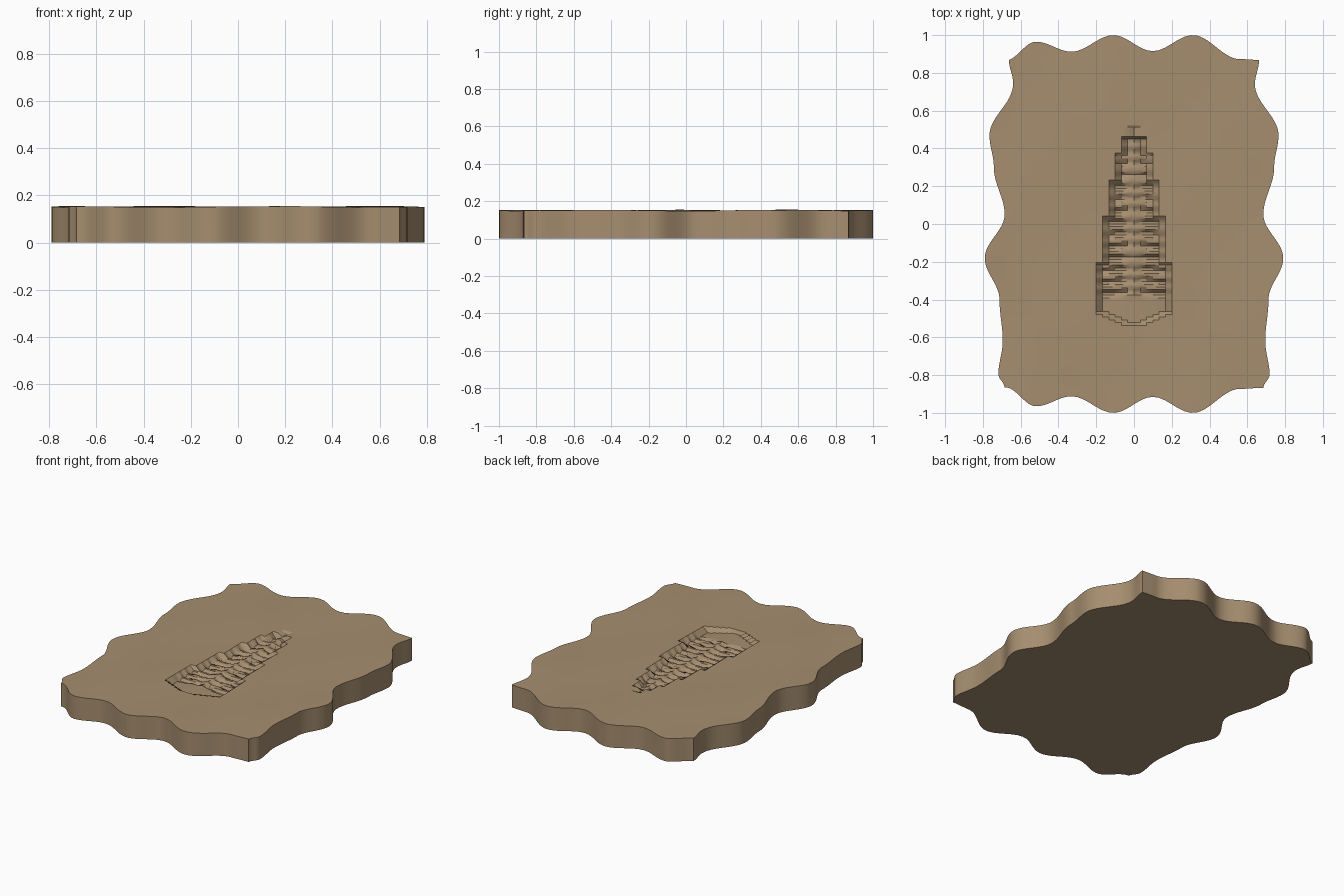
import bpy, bmesh, math

if "Cube" in bpy.data.objects:
    bpy.data.objects.remove(bpy.data.objects["Cube"])

# Extremes of the wavy slab edges: (position along edge, distance out)
SIDE = [(-0.87, 0.685), (-0.80, 0.718), (-0.62, 0.695), (-0.40, 0.712), (-0.18, 0.79),
        (0.05, 0.685), (0.30, 0.742), (0.47, 0.765), (0.74, 0.64), (0.87, 0.662)]
END = [(-0.68, 0.865), (-0.52, 0.965), (-0.33, 0.912), (-0.11, 1.0), (0.10, 0.915),
       (0.31, 1.0), (0.56, 0.873), (0.69, 0.867)]


def wave(points, t):
    """Ease between neighbouring crests and troughs."""
    t = min(max(t, points[0][0]), points[-1][0])
    for (a, p), (b, q) in zip(points, points[1:]):
        if t <= b:
            f = (t - a) / (b - a)
            return p + (q - p) * (1 - math.cos(math.pi * f)) / 2


def stretch(t, core, limit, edge):
    """Keep the middle straight, stretch the margin out to the edge."""
    if abs(t) <= core:
        return t
    f = (abs(t) - core) / (limit - core)
    return math.copysign(core + f * (edge - core), t)


# Stepped half-widths of the fossil, from tail tip to head: (lower y, half-width)
STEPS = [(0.455, 0.02), (0.37, 0.055), (0.22, 0.09), (0.03, 0.12),
         (-0.21, 0.155), (-0.455, 0.19)]


def imprint(x, y):
    """Depth of the fossil impression."""
    ax = abs(x)
    if y > 0.51 or y < -0.535:
        return 0
    half = next((w for low, w in STEPS if y >= low), None)
    if half is None:
        half = 0.19 * min(1, (y + 0.54) / 0.08)
    if ax > half:
        return 0
    if y < -0.39:                                  # smooth head shield
        return 0.022 + 0.012 * (ax / 0.19) ** 2
    if ax < 0.025:                                 # raised central spine
        return 0.016
    rib = math.sin((y + 0.10 * ax) * 2 * math.pi / 0.062)
    return 0.032 + 0.008 * (1 if rib > 0.2 else -1)


def height(x, y):
    rock = 0.151 + 0.003 * math.sin(7 * x + 0.6) * math.cos(6 * y) + 0.001 * math.sin(15 * x + 9 * y)
    return rock - imprint(x, y)


# Grid coordinates: fine over the fossil, stretched at the margins
us = [i * 0.7 / 42 for i in range(-42, 43)]
vs = [j * 0.87 / 60 for j in range(-60, 61)]
us = [u for k, u in enumerate(us) if abs(u) > 0.32 or k % 2 == 0]

bm = bmesh.new()
grid = []
for v in vs:
    row = []
    for u in us:
        x = stretch(u, 0.30, 0.7, wave(SIDE, v))
        y = stretch(v, 0.60, 0.87, wave(END, x))
        row.append(bm.verts.new((x, y, height(x, y))))
    grid.append(row)
for a, b in zip(grid, grid[1:]):
    for i in range(len(us) - 1):
        bm.faces.new((a[i], a[i + 1], b[i + 1], b[i]))

# Side walls and flat underside
rim = grid[0][:-1] + [r[-1] for r in grid[:-1]] + grid[-1][:0:-1] + [r[0] for r in grid[:0:-1]]
base = [bm.verts.new((p.co.x, p.co.y, 0)) for p in rim]
n = len(rim)
for i in range(n):
    j = (i + 1) % n
    bm.faces.new((rim[i], base[i], base[j], rim[j]))
bm.faces.new(base[::-1])
bmesh.ops.recalc_face_normals(bm, faces=bm.faces)

mesh = bpy.data.meshes.new("fossil_slab")
bm.to_mesh(mesh)
bm.free()
slab = bpy.data.objects.new("fossil_slab", mesh)
bpy.context.collection.objects.link(slab)

# Sandstone colour
stone = bpy.data.materials.new("sandstone")
stone.diffuse_color = (0.38, 0.27, 0.16, 1)
stone.use_nodes = True
stone.node_tree.nodes["Principled BSDF"].inputs["Base Color"].default_value = stone.diffuse_color
mesh.materials.append(stone)

bpy.context.view_layer.objects.active = slab
slab.select_set(True)
bpy.ops.object.shade_smooth_by_angle(angle=math.radians(30))
